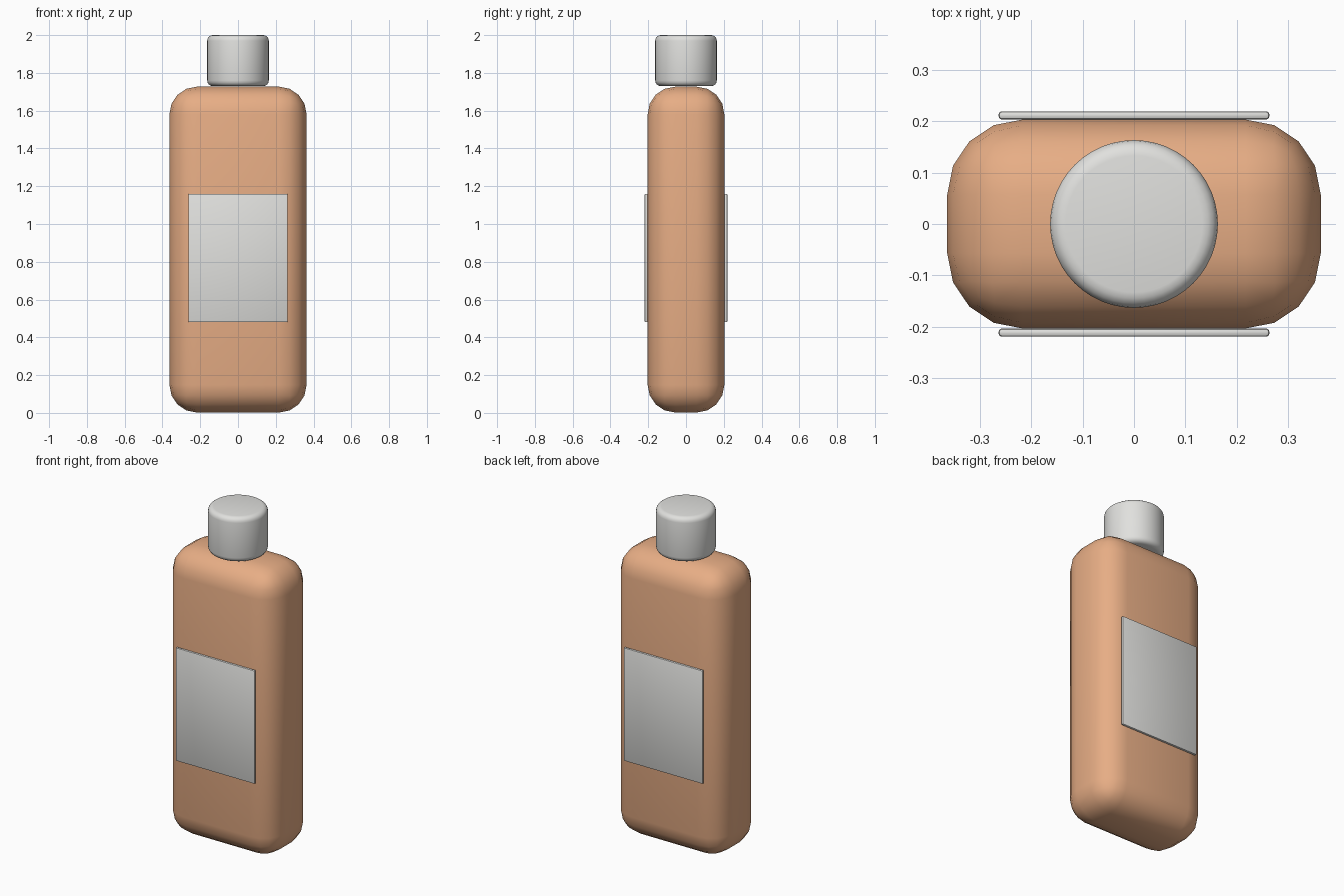
import bpy, bmesh, math

if "Cube" in bpy.data.objects:
    bpy.data.objects.remove(bpy.data.objects["Cube"])


def material(name, rgb):
    m = bpy.data.materials.new(name)
    m.diffuse_color = (*rgb, 1)
    m.use_nodes = True
    m.node_tree.nodes["Principled BSDF"].inputs["Base Color"].default_value = m.diffuse_color
    return m


peach = material("peach plastic", (0.80, 0.42, 0.235))
white = material("off white", (0.75, 0.75, 0.73))


def finish(obj, name, mat, bevel, segments):
    """Apply size, round the edges and shade smooth."""
    obj.name = name
    obj.data.materials.append(mat)
    bpy.ops.object.transform_apply(location=False, rotation=False, scale=True)
    mod = obj.modifiers.new("rounding", 'BEVEL')
    mod.width = bevel
    mod.segments = segments
    mod.limit_method = 'ANGLE'
    mod.angle_limit = math.radians(40)
    bpy.ops.object.modifier_apply(modifier=mod.name)
    bpy.ops.object.shade_smooth_by_angle(angle=math.radians(40))


def rounded_box(name, size, centre, mat, bevel, segments):
    bpy.ops.mesh.primitive_cube_add(size=1, location=centre)
    obj = bpy.context.object
    obj.scale = size
    finish(obj, name, mat, bevel, segments)


# Bottle body
rounded_box("bottle_body", (0.726, 0.406, 1.725), (0, 0, 0.8645), peach, 0.146, 4)

# Front and back labels
for name, side in (("front_label", -1), ("back_label", 1)):
    rounded_box(name, (0.526, 0.016, 0.68), (0, side * 0.211, 0.82), white, 0.006, 2)

# Screw cap
bpy.ops.mesh.primitive_cylinder_add(vertices=48, radius=0.163, depth=0.27,
                                    location=(0, 0, 1.865))
finish(bpy.context.object, "cap", white, 0.03, 4)
